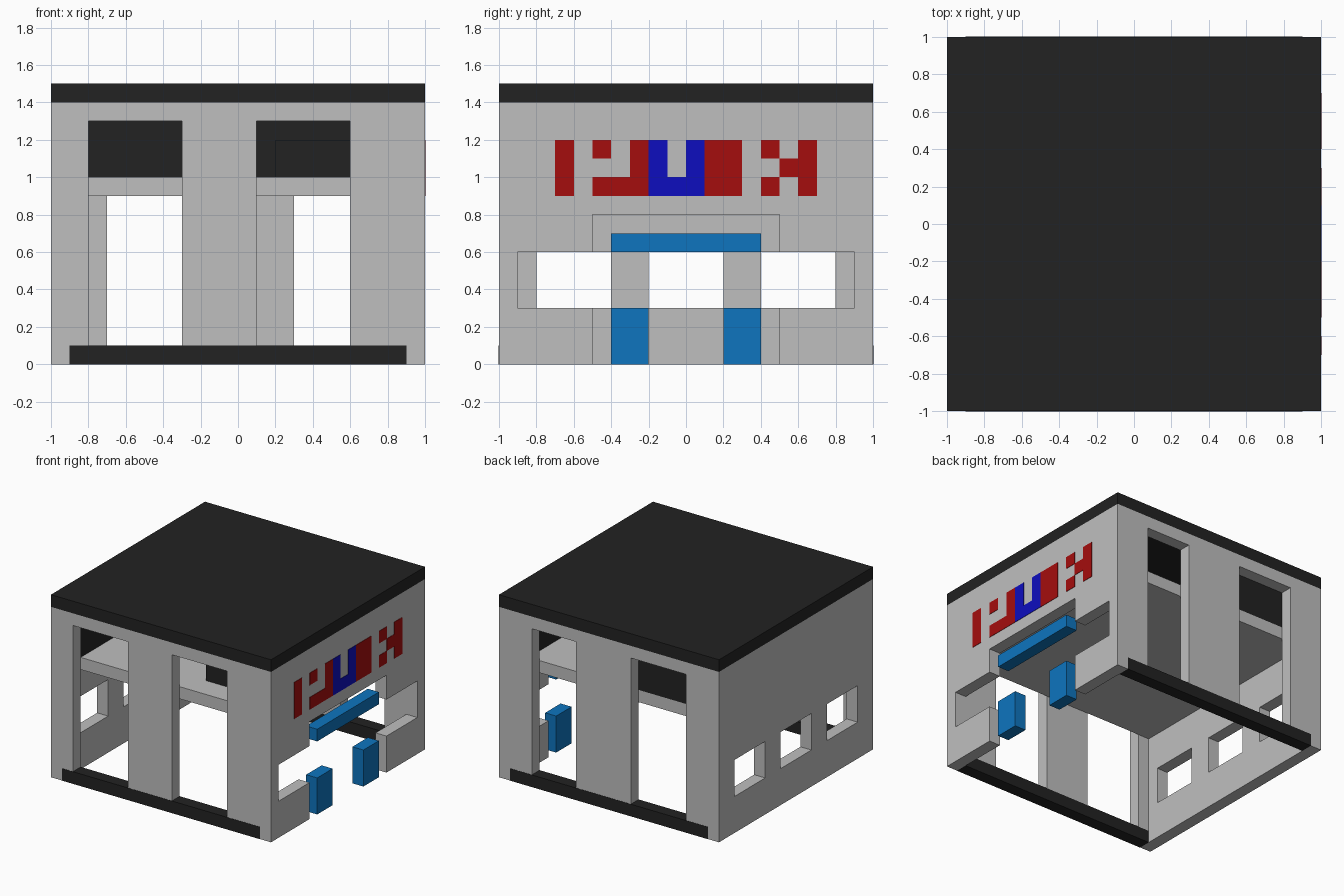
import bpy, bmesh
from mathutils import Vector

cube = bpy.data.objects.get("Cube")
if cube:
    bpy.data.objects.remove(cube, do_unlink=True)


def material(name, rgb):
    m = bpy.data.materials.new(name)
    m.use_nodes = True
    m.diffuse_color = (*rgb, 1)
    bsdf = next(n for n in m.node_tree.nodes if n.type == 'BSDF_PRINCIPLED')
    bsdf.inputs["Base Color"].default_value = (*rgb, 1)
    return m


GREY = material("light grey", (0.52, 0.52, 0.52))
DARK = material("charcoal", (0.016, 0.016, 0.016))
RED = material("red", (0.376, 0.004, 0.004))
BLUE = material("deep blue", (0.004, 0.004, 0.52))
SKY = material("sky blue", (0.0044, 0.178, 0.52))


def finish(name, bm, mat):
    bmesh.ops.recalc_face_normals(bm, faces=bm.faces)
    mesh = bpy.data.meshes.new(name)
    bm.to_mesh(mesh)
    bm.free()
    mesh.materials.append(mat)
    obj = bpy.data.objects.new(name, mesh)
    bpy.context.collection.objects.link(obj)
    return obj


def boxes(name, mat, *ranges):
    """One object made of axis-aligned boxes (x0, x1, y0, y1, z0, z1)."""
    bm = bmesh.new()
    for x0, x1, y0, y1, z0, z1 in ranges:
        verts = bmesh.ops.create_cube(bm, size=1)["verts"]
        for v in verts:
            v.co = Vector((x0 if v.co.x < 0 else x1,
                           y0 if v.co.y < 0 else y1,
                           z0 if v.co.z < 0 else z1))
    return finish(name, bm, mat)


def panel(name, mat, axis, outer, inner, outline, holes):
    """Upright slab with rectangular holes; rectangles are (u0, u1, z0, z1)."""
    rects = [outline] + holes
    us = sorted({u for r in rects for u in r[:2]})
    zs = sorted({z for r in rects for z in r[2:]})

    def point(u, z):
        return (outer, u, z) if axis == 'x' else (u, outer, z)

    bm = bmesh.new()
    grid = {(u, z): bm.verts.new(point(u, z)) for u in us for z in zs}
    for u0, u1 in zip(us, us[1:]):
        for z0, z1 in zip(zs, zs[1:]):
            cu, cz = (u0 + u1) / 2, (z0 + z1) / 2
            if not any(h[0] < cu < h[1] and h[2] < cz < h[3] for h in holes):
                bm.faces.new([grid[p] for p in
                              ((u0, z0), (u1, z0), (u1, z1), (u0, z1))])
    bmesh.ops.delete(bm, geom=[v for v in bm.verts if not v.link_faces],
                     context='VERTS')
    ext = bmesh.ops.extrude_face_region(bm, geom=list(bm.faces),
                                        use_keep_orig=True)["geom"]
    shift = Vector((inner - outer, 0, 0) if axis == 'x'
                   else (0, inner - outer, 0))
    bmesh.ops.translate(bm, vec=shift,
                        verts=[g for g in ext if isinstance(g, bmesh.types.BMVert)])
    bmesh.ops.recalc_face_normals(bm, faces=bm.faces)
    bmesh.ops.dissolve_limit(bm, angle_limit=0.01, verts=bm.verts, edges=bm.edges)
    return finish(name, bm, mat)


# Walls: front and back span the full width, side walls fit between them
SILL = (-0.9, 0.9, 0, 0.1)
panel("front_wall", GREY, 'y', -1, -0.9, (-1, 1, 0, 1.4),
      [SILL, (-0.8, -0.3, 0.1, 1.3), (0.1, 0.6, 0.1, 1.3)])
panel("back_wall", GREY, 'y', 1, 0.9, (-1, 1, 0, 1.4),
      [SILL, (-0.7, -0.2, 0.1, 1.3), (0.3, 0.7, 0.1, 1.3)])
panel("counter_wall", GREY, 'x', 1, 0.9, (-0.9, 0.9, 0, 1.4),
      [(-0.9, 0.9, 0.3, 0.6), (-0.5, 0.5, 0, 0.8)])
panel("window_wall", GREY, 'x', -1, -0.9, (-0.9, 0.9, 0, 1.4),
      [(c - 0.2, c + 0.2, 0.3, 0.6) for c in (-0.6, 0, 0.6)])

# Roof, door sills and upper floor
boxes("roof", DARK, (-1, 1, -1, 1, 1.4, 1.5))
boxes("front_sill", DARK, (-0.9, 0.9, -1.002, -0.9, 0, 0.1))
boxes("back_sill", DARK, (-0.9, 0.9, 0.9, 1.002, 0, 0.1))
boxes("upper_floor", GREY, (-0.9, 0.9, -0.9, 0.9, 0.9, 1.0))

# Dark blocks stored on the upper floor
boxes("loft_back_blocks", DARK, (-0.8, 0.2, 0.8, 0.9, 1.0, 1.4))
boxes("loft_side_blocks", DARK, (-0.9, -0.8, -0.9, 0.9, 1.0, 1.4),
      (0.8, 0.9, 0.2, 0.9, 1.0, 1.4))
boxes("loft_stacked_blocks", DARK, (0.2, 0.7, -0.7, -0.5, 1.0, 1.2),
      (0.1, 0.8, -0.5, 0.2, 1.0, 1.4))

# Blue lintel and posts in the counter opening
boxes("counter_lintel", SKY, (0.9, 1, -0.4, 0.4, 0.6, 0.7))
for side, y in (("front", -0.3), ("back", 0.3)):
    boxes(side + "_counter_post", SKY, (0.9, 1, y - 0.1, y + 0.1, 0, 0.3))


# Thin coloured tiles on the counter wall
def tiles(name, mat, rects):
    boxes(name, mat, *[(0.998, 1.003, *r) for r in rects])


tiles("red_wall_tiles", RED, [
    (-0.7, -0.6, 0.9, 1.2), (-0.5, -0.4, 1.1, 1.2), (-0.5, -0.3, 0.9, 1.0),
    (-0.3, -0.2, 0.9, 1.2), (0.1, 0.3, 0.9, 1.2), (0.4, 0.5, 1.1, 1.2),
    (0.4, 0.5, 0.9, 1.0), (0.5, 0.6, 1.0, 1.1), (0.6, 0.7, 0.9, 1.2)])
tiles("blue_wall_tiles", BLUE, [
    (-0.2, -0.1, 0.9, 1.2), (-0.1, 0.0, 0.9, 1.0), (0.0, 0.1, 0.9, 1.2)])
